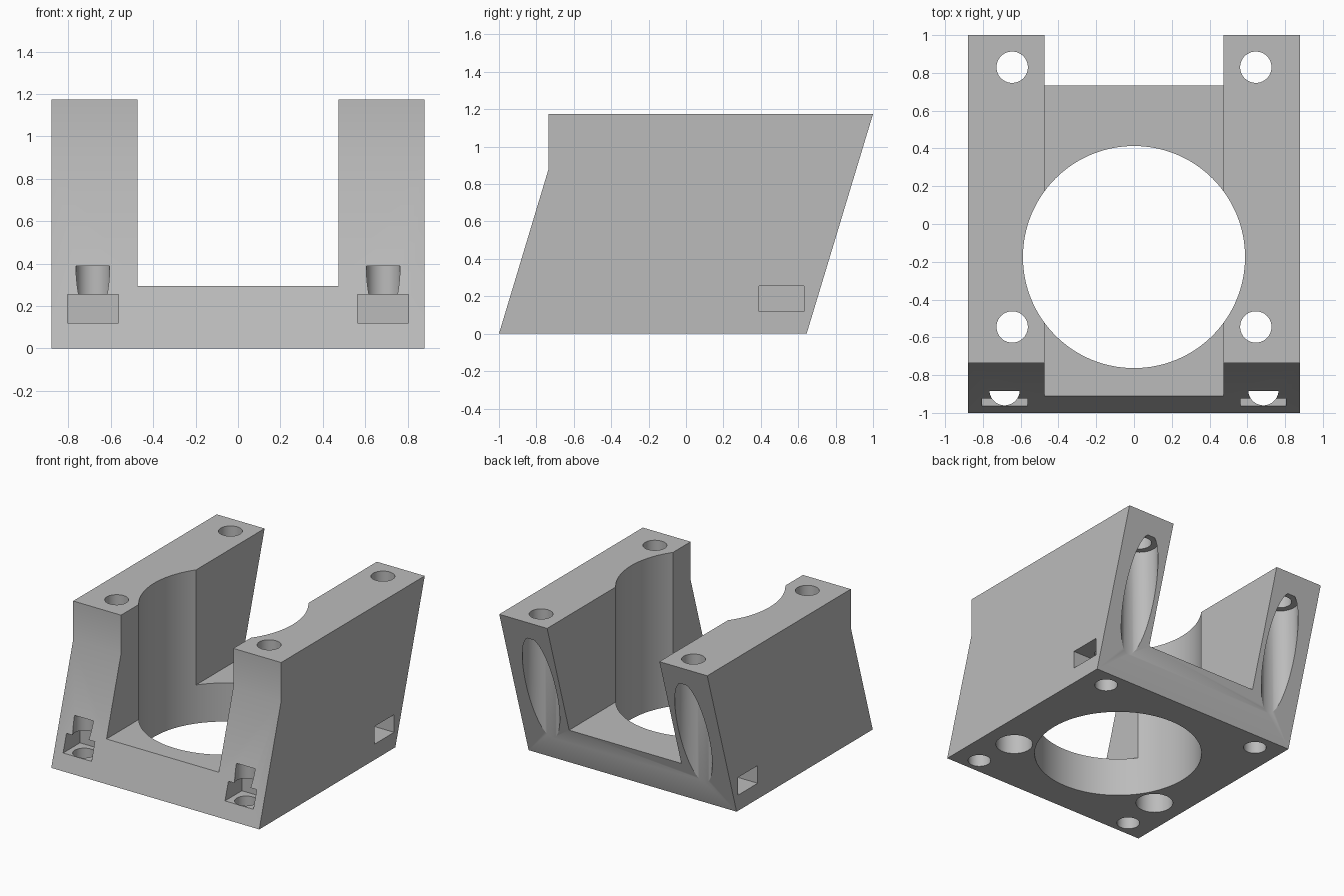
import bpy
import math

cube = bpy.data.objects.get("Cube")
if cube:
    bpy.data.objects.remove(cube, do_unlink=True)

grey = bpy.data.materials.new("plain grey")
grey.use_nodes = True
colour = (0.5, 0.5, 0.5, 1)
grey.diffuse_color = colour
grey.node_tree.nodes["Principled BSDF"].inputs["Base Color"].default_value = colour


def extruded_profile(name, profile, half_width):
    """Extrude a (y, z) outline symmetrically along x."""
    n = len(profile)
    verts = [(x, y, z) for x in (-half_width, half_width) for y, z in profile]
    faces = [tuple(reversed(range(n))), tuple(range(n, 2 * n))]
    faces += [(i, (i + 1) % n, (i + 1) % n + n, i + n) for i in range(n)]
    mesh = bpy.data.meshes.new(name)
    mesh.from_pydata(verts, [], faces)
    mesh.materials.append(grey)
    obj = bpy.data.objects.new(name, mesh)
    bpy.context.collection.objects.link(obj)
    return obj


def cut(cutter):
    """Subtract a cutter from the bracket, then discard it."""
    cutter.hide_render = True
    cutter.data.materials.append(grey)
    mod = bracket.modifiers.new("cut", 'BOOLEAN')
    mod.operation = 'DIFFERENCE'
    mod.solver = 'EXACT'
    mod.object = cutter
    bpy.context.view_layer.objects.active = bracket
    bpy.ops.object.modifier_apply(modifier=mod.name)
    bpy.data.objects.remove(cutter, do_unlink=True)


def cut_box(x0, x1, y0, y1, z0, z1):
    centre = ((x0 + x1) / 2, (y0 + y1) / 2, (z0 + z1) / 2)
    bpy.ops.mesh.primitive_cube_add(size=1, location=centre)
    box = bpy.context.object
    for v in box.data.vertices:
        v.co.x *= x1 - x0
        v.co.y *= y1 - y0
        v.co.z *= z1 - z0
    cut(box)


def cut_hole(x, y, radius, z0, z1, sides=64):
    bpy.ops.mesh.primitive_cylinder_add(vertices=sides, radius=radius, depth=z1 - z0,
                                        location=(x, y, (z0 + z1) / 2))
    cut(bpy.context.object)


# Slanted body
bracket = extruded_profile("motor_bracket", [
    (-1, 0), (0.645, 0), (1, 1.175), (-0.735, 1.175), (-0.735, 0.88)], 0.88)

# Channel between the side walls, and the large round opening
cut_box(-0.475, 0.475, -1.5, 1.5, 0.295, 1.5)
cut_hole(0, -0.175, 0.588, -0.2, 1.5, 128)

for side in (-1, 1):
    # Wall bolts: narrow hole at the top, wide bore from below
    for y in (-0.545, 0.83):
        cut_hole(side * 0.645, y, 0.13, -0.2, 1.03)
        cut_hole(side * 0.645, y, 0.083, 0.9, 1.4)
    # Corner screw holes in the base
    for y in (-0.88, 0.51):
        cut_hole(side * 0.685, y, 0.08, -0.2, 0.388)
    # Nut slots: front pair opens forward, rear pair opens sideways
    x = side * 0.685
    cut_box(x - 0.12, x + 0.12, -1.2, -0.76, 0.12, 0.255)
    inner, outer = sorted((side * 0.565, side * 1.1))
    cut_box(inner, outer, 0.39, 0.63, 0.12, 0.255)

bpy.ops.object.select_all(action='DESELECT')
bracket.select_set(True)
bpy.context.view_layer.objects.active = bracket
bpy.ops.object.shade_smooth_by_angle(angle=math.radians(25))
